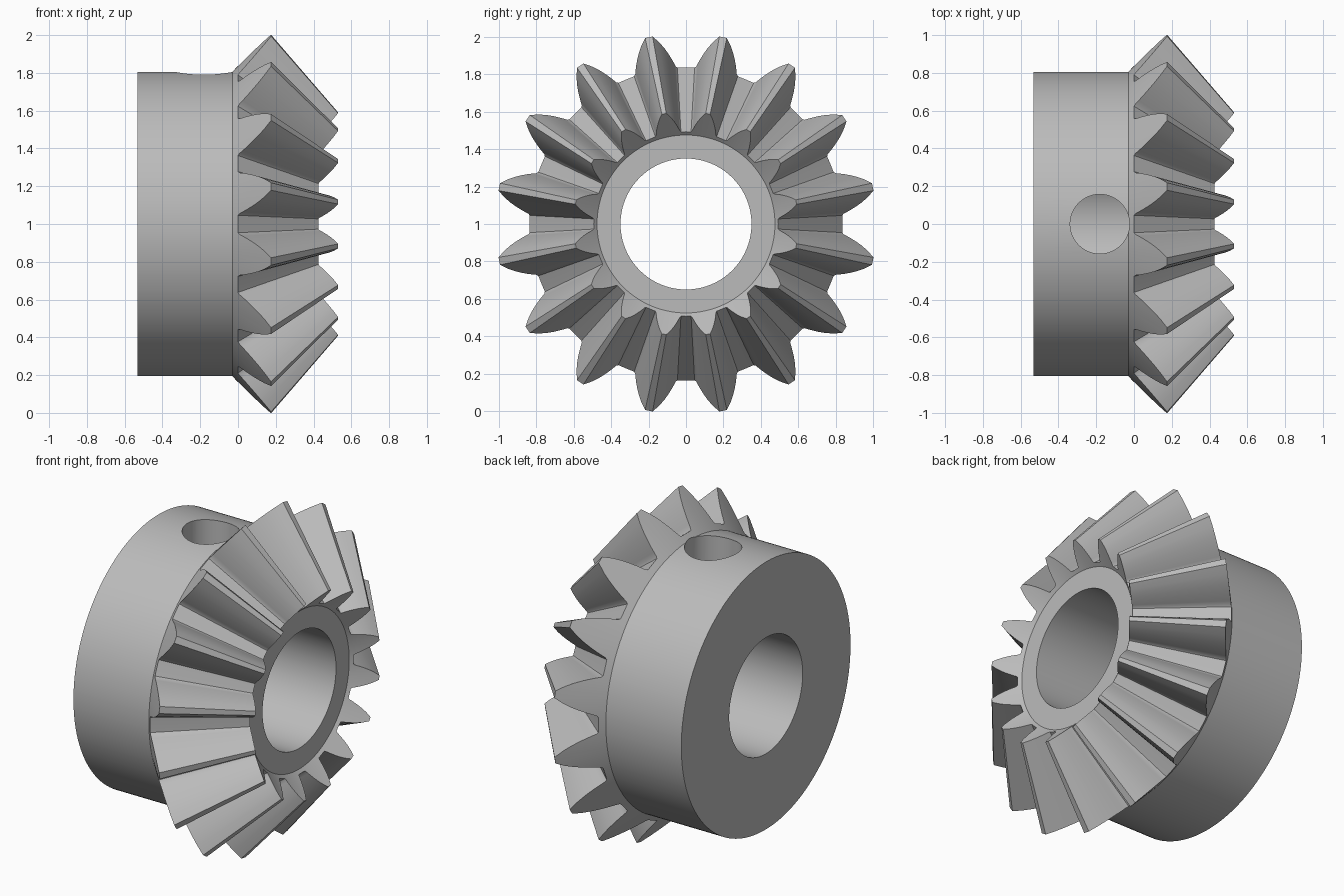
import bpy, bmesh
from math import radians, sin, cos, pi
from mathutils import Matrix

cube = bpy.data.objects.get("Cube")
if cube:
    bpy.data.objects.remove(cube)

TEETH = 16
APEX = 1.04          # where the tooth lines meet on the axis
SHRINK = 0.59        # size of the small tooth end against the large end
HUB_X, HUB_R = -0.03, 0.806
BACK_X, BORE_R = -0.533, 0.35
CONE = 1.034         # radius gained per unit of x on the back cone

# Half tooth: angle from the tooth centre in degrees, radius
half = [(1.15, 1.018), (2.9, 0.981), (4.3, 0.945), (5.4, 0.913), (6.3, 0.885),
        (7.0, 0.862), (7.5, 0.845), (8.1, 0.837), (9.7, 0.836)]
tooth = [(-a, r) for a, r in reversed(half)] + half + [(11.25, 0.836)]

outline = []
for i in range(TEETH):
    centre = (i + 0.5) * 360 / TEETH
    outline += [(radians(centre + a), r) for a, r in tooth]

bm = bmesh.new()


def ring(points):
    """Vertices from (x, radius, angle) around the x axis."""
    return [bm.verts.new((x, r * sin(a), r * cos(a))) for x, r, a in points]


def circle(x, r):
    return ring([(x, r, a) for a, _ in outline])


def teeth_ring(scale):
    pts = []
    for a, r in outline:
        x = HUB_X + (r - HUB_R) / CONE
        pts.append((APEX - (APEX - x) * scale, r * scale, a))
    return ring(pts)


# Closed loop of rings: hub, back cone, teeth, front face, bore
face_x = APEX - (APEX - HUB_X) * SHRINK
rings = [circle(BACK_X, BORE_R), circle(BACK_X, HUB_R), circle(HUB_X, HUB_R),
         teeth_ring(1), teeth_ring(SHRINK),
         circle(face_x, HUB_R * SHRINK), circle(face_x, BORE_R)]
n = len(outline)
for k, a in enumerate(rings):
    b = rings[(k + 1) % len(rings)]
    for i in range(n):
        j = (i + 1) % n
        bm.faces.new((a[i], a[j], b[j], b[i]))
bmesh.ops.recalc_face_normals(bm, faces=bm.faces)
bmesh.ops.translate(bm, verts=bm.verts, vec=(0, 0, 1))

mesh = bpy.data.meshes.new("bevel_gear")
bm.to_mesh(mesh)
bm.free()
gear = bpy.data.objects.new("bevel_gear", mesh)
bpy.context.collection.objects.link(gear)

# Grey metal
steel = bpy.data.materials.new("grey_steel")
steel.use_nodes = True
colour = (0.5, 0.5, 0.5, 1)
steel.diffuse_color = colour
steel.node_tree.nodes["Principled BSDF"].inputs["Base Color"].default_value = colour
mesh.materials.append(steel)

# Set screw hole from the top of the hub into the bore
bpy.ops.mesh.primitive_cylinder_add(vertices=64, radius=0.157, depth=0.9,
                                    location=(-0.181, 0, 1.55))
cutter = bpy.context.object
cutter.name = "screw_hole_cutter"
cutter.hide_render = True
cutter.data.materials.append(steel)
cut = gear.modifiers.new("screw_hole", 'BOOLEAN')
cut.operation = 'DIFFERENCE'
cut.solver = 'EXACT'
cut.object = cutter
bpy.ops.object.select_all(action='DESELECT')
gear.select_set(True)
bpy.context.view_layer.objects.active = gear
bpy.ops.object.modifier_apply(modifier=cut.name)
bpy.data.objects.remove(cutter)
bpy.ops.object.shade_smooth_by_angle(angle=radians(25))
